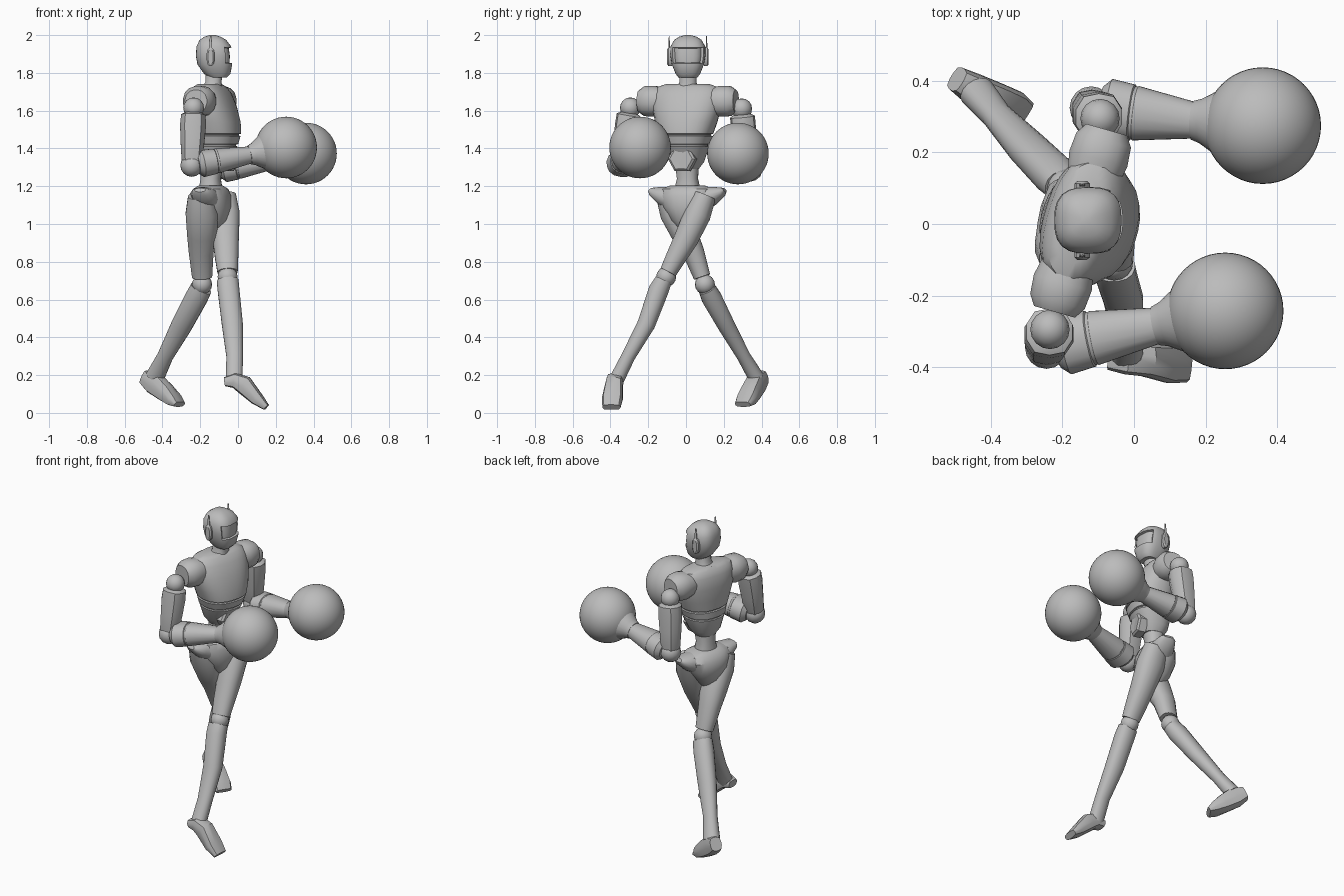
import bpy, bmesh, math
from mathutils import Vector

if "Cube" in bpy.data.objects:
    bpy.data.objects.remove(bpy.data.objects["Cube"])

grey = bpy.data.materials.new("plain_grey")
grey.use_nodes = True
grey.diffuse_color = (0.5, 0.5, 0.5, 1)
grey.node_tree.nodes["Principled BSDF"].inputs["Base Color"].default_value = grey.diffuse_color


def finish(name, bm, angle=35):
    """Turn a bmesh into a shaded object."""
    bmesh.ops.recalc_face_normals(bm, faces=bm.faces)
    mesh = bpy.data.meshes.new(name)
    bm.to_mesh(mesh)
    bm.free()
    obj = bpy.data.objects.new(name, mesh)
    bpy.context.collection.objects.link(obj)
    mesh.materials.append(grey)
    bpy.ops.object.select_all(action='DESELECT')
    obj.select_set(True)
    bpy.context.view_layer.objects.active = obj
    bpy.ops.object.shade_smooth_by_angle(angle=math.radians(angle))
    return obj


def loft(rings, sides, power):
    """Skin superellipse rings given as (centre, u axis, v axis)."""
    bm = bmesh.new()
    loops = []
    for centre, u, v in rings:
        loop = []
        for i in range(sides):
            a = math.tau * (i + 0.5) / sides
            c, s = math.cos(a), math.sin(a)
            r = (abs(c) ** power + abs(s) ** power) ** (-1 / power)
            loop.append(bm.verts.new(centre + u * c * r + v * s * r))
        loops.append(loop)
    for a, b in zip(loops, loops[1:]):
        for i in range(sides):
            j = (i + 1) % sides
            bm.faces.new((a[i], a[j], b[j], b[i]))
    bm.faces.new(loops[0])
    bm.faces.new(loops[-1])
    return bm


def limb(name, rows, ref=(1, 0, 0), sides=16, power=2.3):
    """Tube along x, y, z points, with a radius along ref and one across it."""
    pts = [Vector(r[:3]) for r in rows]
    rings = []
    for i, row in enumerate(rows):
        t = (pts[min(i + 1, len(pts) - 1)] - pts[max(i - 1, 0)]).normalized()
        u = Vector(ref)
        u = (u - t * u.dot(t)).normalized()
        rings.append((pts[i], u * row[3], t.cross(u) * row[4]))
    return finish(name, loft(rings, sides, power))


def stack(origin, yaw, rows, sides=28, power=2.4):
    """Level rings: height, forward shift, half depth, half width."""
    f = Vector((math.cos(yaw), math.sin(yaw), 0))
    s = Vector((-f.y, f.x, 0))
    return loft([(Vector((*origin, z)) + f * off, f * d, s * w)
                 for z, off, d, w in rows], sides, power)


def ball(name, centre, r, seg=16):
    bm = bmesh.new()
    bmesh.ops.create_uvsphere(bm, u_segments=seg, v_segments=seg // 2, radius=r)
    bmesh.ops.translate(bm, verts=bm.verts, vec=centre)
    return finish(name, bm)


BODY = (-0.135, 0.005)
YAW = math.radians(-16)
FWD = Vector((math.cos(YAW), math.sin(YAW), 0))
SIDE = Vector((-FWD.y, FWD.x, 0))
MID = Vector((*BODY, 0))
UP = Vector((0, 0, 1))

# Torso with a grooved belt under the chest
finish("torso", stack(BODY, YAW, [
    (1.29, 0, .06, .06), (1.33, .0, .085, .09), (1.41, .015, .115, .12),
    (1.413, .015, .108, .113), (1.42, .015, .108, .113), (1.423, .015, .118, .125),
    (1.465, .02, .125, .14), (1.468, .02, .117, .132), (1.475, .02, .117, .132),
    (1.478, .02, .128, .143), (1.54, .015, .128, .165), (1.62, .0, .118, .185),
    (1.69, -.01, .098, .185), (1.725, -.015, .075, .165), (1.74, -.015, .055, .12)]))
finish("waist", stack(BODY, YAW, [(1.16, -.01, .065, .075), (1.24, -.01, .052, .055),
                                  (1.34, 0, .06, .065)], 20))
finish("neck", stack((-0.13, 0.01), 0, [(1.71, -.01, .06, .065), (1.75, 0, .043, .045),
                                        (1.82, .005, .045, .048)], 20))

# Hexagonal belly plate
hub = MID + FWD * 0.06 + UP * 1.345
limb("belly_plate", [(*(hub + FWD * d), r, r) for d, r in
     ((0, .075), (.045, .075), (.055, .062), (.05, .055))], (0, 0, 1), 6, 2)

# Pelvis and hip flares
finish("pelvis", stack(BODY, YAW, [
    (.97, -.005, .05, .04), (1.02, -.01, .09, .085), (1.09, -.015, .11, .13),
    (1.15, -.015, .105, .15), (1.185, -.01, .085, .14), (1.205, -.01, .055, .09)]))
for side, label in ((1, "left"), (-1, "right")):
    hip = MID + SIDE * side * 0.02 - FWD * 0.01
    tips = ((0.05, 1.13, .07, .08), (0.12, 1.15, .05, .065), (0.17, 1.17, .026, .05),
            (0.185, 1.18, .012, .03))
    limb(label + "_hip_flare", [(*(hip + SIDE * side * d + UP * z), h, w)
                                for d, z, h, w in tips], (0, 0, 1))

# Head with a sunken visor
bm = stack((-0.125, 0.01), 0, [
    (1.775, .02, .045, .05), (1.795, .015, .07, .065), (1.845, .002, .092, .085),
    (1.89, -.001, .097, .093), (1.94, -.003, .092, .092), (1.975, -.008, .07, .072),
    (1.992, -.01, .042, .045), (2.0, -.01, .015, .015)], 28, 2.8)
bm.normal_update()
visor = [f for f in bm.faces if 1.845 < f.calc_center_median().z < 1.94
         and f.calc_center_median().x > -0.075]
bmesh.ops.recalc_face_normals(bm, faces=bm.faces)
bmesh.ops.inset_region(bm, faces=visor, thickness=0.006, depth=0)
bmesh.ops.inset_region(bm, faces=visor, thickness=0.002, depth=-0.014)
finish("head", bm)

# Ear pods and antennas
for side, label in ((1, "left"), (-1, "right")):
    y = 0.01 + side * 0.085
    limb(label + "_ear_pod", [(-.145, y, 1.885, .05, .022),
         (-.145, y + side * .018, 1.885, .05, .022),
         (-.145, y + side * .025, 1.885, .04, .014)], (0, 0, 1), 12, 2.6)
    limb(label + "_antenna", [(-.145, y + side * .014, 1.9, .012, .006),
         (-.145, y + side * .014, 1.995, .004, .002)], (1, 0, 0), 6)

# Arms: shoulder cap, joint, upper arm shell, elbow, forearm, cuff and glove
arms = {"right": (-1, (-.235, -.295, 1.615), (-.245, -.345, 1.31),
                  (.06, -.285, 1.365), (.255, -.243, 1.405)),
        "left": (1, (-.095, .295, 1.61), (-.12, .325, 1.285),
                 (.165, .29, 1.33), (.36, .275, 1.373))}
for label, (side, shoulder, elbow, wrist, fist) in arms.items():
    shoulder, elbow, wrist, fist = map(Vector, (shoulder, elbow, wrist, fist))
    root = MID + SIDE * side * 0.13 + UP * 1.65 - FWD * 0.015
    cap = ((0, .07, .075), (.05, .082, .085), (.105, .08, .08), (.135, .06, .06))
    limb(label + "_shoulder_cap", [(*(root + SIDE * side * d), h, w) for d, h, w in cap],
         (0, 0, 1))
    ball(label + "_shoulder_joint", shoulder, 0.055)
    shell = ((.09, .045, .045), (.13, .066, .066), (.3, .07, .066), (.6, .064, .06),
             (.9, .056, .054), (1.0, .045, .045))
    limb(label + "_upper_arm", [(*shoulder.lerp(elbow, t), a, b) for t, a, b in shell],
         (1, 0, 0), 10, 2.6)
    ball(label + "_elbow", elbow, 0.06)
    sleeve = ((.1, .05, .065), (.18, .072, .088), (.4, .068, .08), (.41, .064, .075),
              (.43, .064, .075), (.44, .066, .077), (1.0, .046, .052))
    limb(label + "_forearm", [(*elbow.lerp(wrist, t), a, b) for t, a, b in sleeve],
         (0, 0, 1))
    flare = ((0, .05, .055), (.12, .06, .063), (.36, .092, .092), (.5, .1, .1))
    limb(label + "_cuff", [(*wrist.lerp(fist, t), a, b) for t, a, b in flare],
         (0, 0, 1), 24, 2)
    ball(label + "_glove", fist, 0.163, 48)

# Left leg, striding forward
limb("left_thigh", [(-.085, .1, 1.15, .075, .06), (-.075, .06, 1.05, .085, .072),
     (-.065, 0, .92, .07, .065), (-.06, -.055, .82, .062, .054),
     (-.055, -.095, .745, .054, .045)])
ball("left_knee", (-.055, -.105, .72), .053)
limb("left_shin", [(-.055, -.12, .7, .058, .046), (-.05, -.145, .65, .058, .054),
     (-.03, -.21, .47, .056, .048), (-.018, -.305, .3, .044, .037),
     (-.02, -.37, .17, .045, .04)])
limb("left_foot", [(-.07, -.372, .165, .024, .036), (-.02, -.376, .172, .04, .045),
     (.03, -.38, .15, .05, .046), (.1, -.39, .075, .035, .055),
     (.15, -.395, .03, .018, .048)], (0, 0, 1), 12, 3.5)

# Right leg, trailing behind
limb("right_thigh", [(-.195, -.1, 1.15, .07, .06), (-.19, -.065, 1.06, .088, .075),
     (-.19, -.005, .94, .08, .07), (-.195, .04, .85, .066, .058),
     (-.19, .085, .72, .054, .045)])
ball("right_knee", (-.19, .1, .68), .053)
limb("right_shin", [(-.195, .11, .66, .058, .046), (-.22, .135, .61, .06, .054),
     (-.3, .215, .46, .056, .046), (-.385, .305, .3, .042, .036),
     (-.44, .37, .19, .05, .042)])
limb("right_foot", [(-.495, .405, .19, .04, .035), (-.445, .375, .16, .06, .045),
     (-.385, .345, .11, .05, .05), (-.34, .32, .07, .036, .055),
     (-.31, .3, .045, .016, .048)], (0, 0, 1), 12, 3.5)
